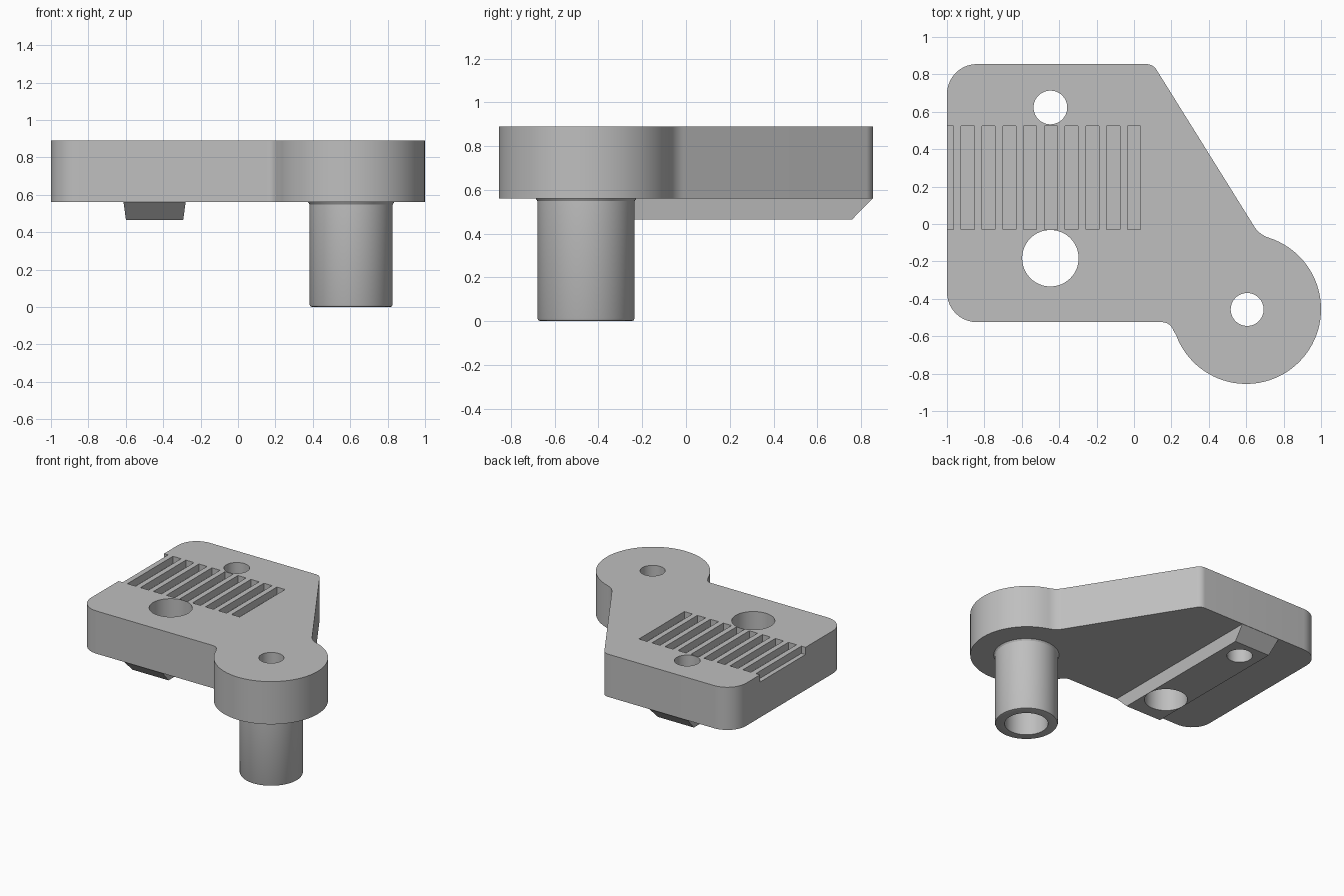
import bpy, bmesh
from math import sin, cos, radians
from mathutils import Vector

if "Cube" in bpy.data.objects:
    bpy.data.objects.remove(bpy.data.objects["Cube"])

grey = bpy.data.materials.new("plain grey")
grey.use_nodes = True
grey.diffuse_color = (0.52, 0.52, 0.52, 1)
grey.node_tree.nodes["Principled BSDF"].inputs["Base Color"].default_value = (0.52, 0.52, 0.52, 1)

BASE, TOP = 0.56, 0.89
PIVOT = (0.605, -0.457)


def make(name, bm):
    bmesh.ops.recalc_face_normals(bm, faces=bm.faces)
    mesh = bpy.data.meshes.new(name)
    bm.to_mesh(mesh)
    bm.free()
    mesh.materials.append(grey)
    ob = bpy.data.objects.new(name, mesh)
    bpy.context.collection.objects.link(ob)
    return ob


def loft(name, rings):
    """Skin a stack of equally sized rings and cap both ends."""
    bm = bmesh.new()
    loops = [[bm.verts.new(p) for p in ring] for ring in rings]
    n = len(loops[0])
    for a, b in zip(loops, loops[1:]):
        for i in range(n):
            j = (i + 1) % n
            bm.faces.new((a[i], a[j], b[j], b[i]))
    bm.faces.new(loops[0][::-1])
    bm.faces.new(loops[-1])
    return make(name, bm)


def lathe(name, centre, profile, n=64):
    return loft(name, [[(centre[0] + r * cos(radians(360 * i / n)),
                         centre[1] + r * sin(radians(360 * i / n)), z)
                        for i in range(n)] for r, z in profile])


def rect(x0, x1, y0, y1, z):
    return [(x0, y0, z), (x1, y0, z), (x1, y1, z), (x0, y1, z)]


def rounded(start, corner, end, steps=10):
    """Circular arc tangent to both legs of a corner."""
    a, c, b = Vector(start), Vector(corner), Vector(end)
    w = cos((c - a).angle(b - c) / 2)
    pts = []
    for i in range(steps + 1):
        t = i / steps
        k0, k1, k2 = (1 - t) ** 2, 2 * w * t * (1 - t), t * t
        pts.append((a * k0 + c * k1 + b * k2) / (k0 + k1 + k2))
    return pts


def combine(target, tool, operation):
    mod = target.modifiers.new(operation.lower(), "BOOLEAN")
    mod.operation, mod.object, mod.solver = operation, tool, "EXACT"
    bpy.context.view_layer.objects.active = target
    bpy.ops.object.modifier_apply(modifier=mod.name)
    bpy.data.objects.remove(tool)


# Plate outline: square block with a round lobe at the front left
lobe = [Vector((0.6 + 0.4 * cos(radians(a)), -0.455 + 0.4 * sin(radians(a))))
        for a in range(200, 432, 4)]
outline = (rounded((-1, -0.365), (-1, -0.525), (-0.84, -0.525))
           + rounded((0.15, -0.525), (0.197, -0.525), (0.21, -0.569))
           + lobe
           + rounded((0.7236, -0.0746), (0.670, -0.058), (0.642, -0.012))
           + rounded((0.12, 0.825), (0.101, 0.855), (0.066, 0.855))
           + rounded((-0.84, 0.855), (-1, 0.855), (-1, 0.695)))
bracket = loft("bracket_plate", [[(p.x, p.y, z) for p in outline] for z in (BASE, TOP)])

# Tapered rail under the plate, sloped at both ends
rail = loft("guide_rail", [rect(-0.599, -0.293, -0.43, 0.76, 0.465),
                           rect(-0.612, -0.28, -0.523, 0.853, BASE),
                           rect(-0.58, -0.31, -0.4, 0.73, BASE + 0.05)])
combine(bracket, rail, "UNION")

# Hollow post under the lobe
post = lathe("post", PIVOT, [(0.21, 0), (0.218, 0.003), (0.222, 0.012), (0.222, 0.548),
                             (0.230, BASE), (0.2, BASE + 0.05)])
combine(bracket, post, "UNION")

# Through holes and the wider bore inside the post
for centre, radius in (((-0.447, -0.183), 0.151), ((-0.447, 0.623), 0.09), (PIVOT, 0.088)):
    combine(bracket, lathe("hole_cutter", centre, [(radius, -0.1), (radius, 1)]), "DIFFERENCE")
combine(bracket, lathe("bore_cutter", PIVOT, [(0.153, -0.1), (0.153, 0.4)]), "DIFFERENCE")

# Row of belt tooth slots, the first one open at the right side
for i in range(10):
    x = -1 + i / 9
    slot = loft("slot_cutter", [rect(x - 0.035, x + 0.035, -0.03, 0.525, z)
                                for z in (TOP - 0.056, TOP + 0.1)])
    combine(bracket, slot, "DIFFERENCE")

bpy.ops.object.select_all(action="DESELECT")
bracket.select_set(True)
bpy.context.view_layer.objects.active = bracket
bpy.ops.object.shade_smooth_by_angle(angle=radians(30))
